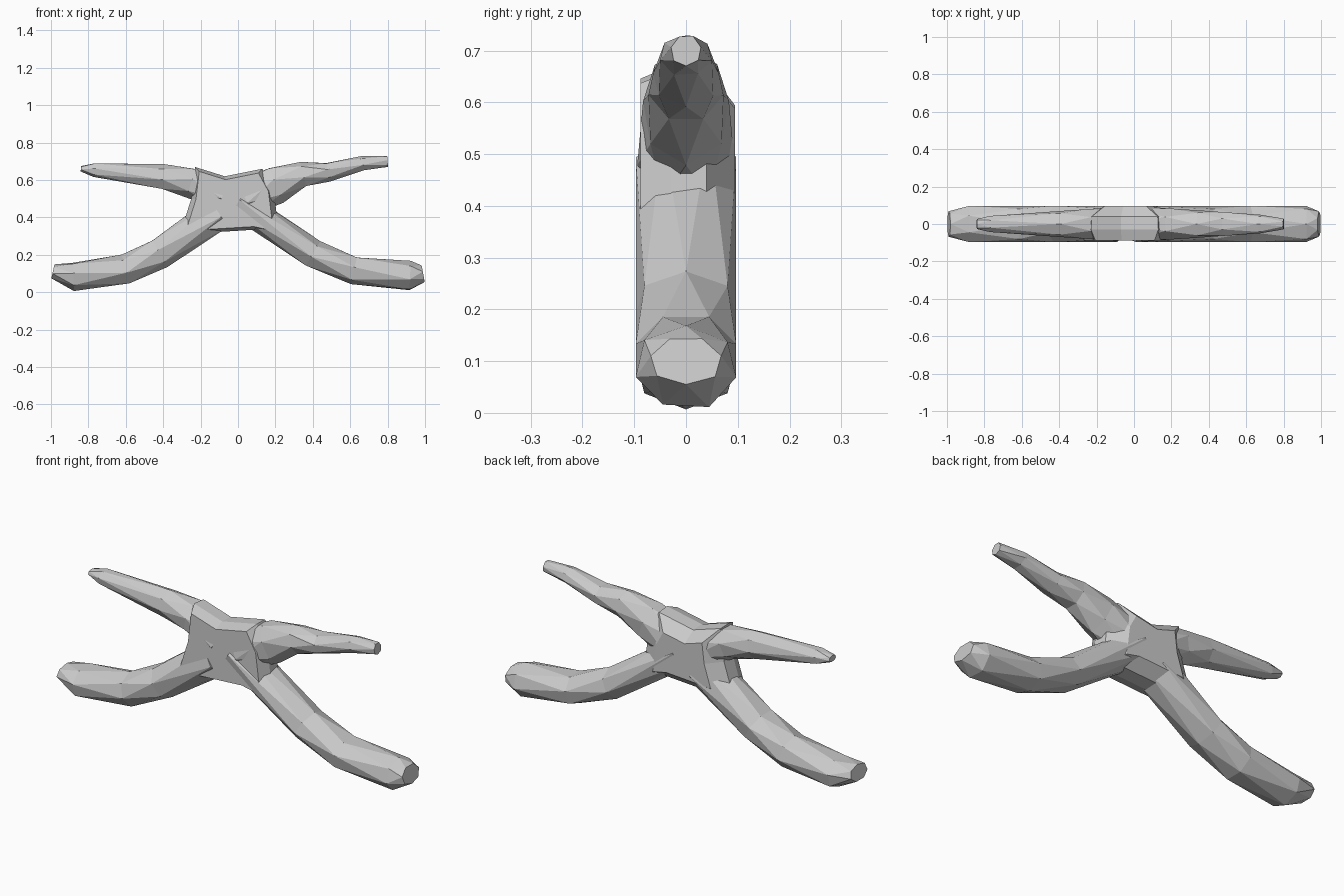
import bpy, bmesh, math, random
from mathutils import Vector

if "Cube" in bpy.data.objects:
    bpy.data.objects.remove(bpy.data.objects["Cube"])

random.seed(4)
SIDES = 7


def make_object(name, bm):
    bmesh.ops.recalc_face_normals(bm, faces=bm.faces)
    mesh = bpy.data.meshes.new(name)
    bm.to_mesh(mesh)
    bm.free()
    obj = bpy.data.objects.new(name, mesh)
    bpy.context.collection.objects.link(obj)
    return obj


def limb(name, path, depth):
    """Faceted tube along (x, z, radius) points, its cross-section twisting by half a side."""
    bm = bmesh.new()
    pts = [Vector((x, 0, z)) for x, z, r in path]
    rings = []
    for k, (x, z, r) in enumerate(path):
        along = (pts[min(k + 1, len(pts) - 1)] - pts[max(k - 1, 0)]).normalized()
        up = along.cross(Vector((0, 1, 0)))
        half = depth(abs(x)) * (0.7 if k == 0 else 1)
        ring = []
        for i in range(SIDES):
            a = 2 * math.pi * (i + 0.5 * k) / SIDES
            jitter = random.uniform(0.98, 1.1)
            co = pts[k] + up * r * jitter * math.cos(a)
            co.y = max(-half, min(half, 1.06 * half * math.sin(a)))
            ring.append(bm.verts.new(co))
        rings.append(ring)
    for a, b in zip(rings, rings[1:]):
        for i in range(SIDES):
            n = (i + 1) % SIDES
            bm.faces.new((a[i], a[n], b[i]))
            bm.faces.new((a[n], b[n], b[i]))
    bm.faces.new(rings[0])
    bm.faces.new(rings[-1])
    return make_object(name, bm)


# Central body: front outline layered through the depth, flat at the front
outline = [(-0.31, 0.31), (0.10, 0.335), (0.22, 0.31), (0.19, 0.55), (0.13, 0.66),
           (-0.07, 0.62), (-0.23, 0.67), (-0.25, 0.50)]
bm = bmesh.new()
layers = []
for y, s in ((-0.088, 0.88), (-0.03, 1), (0.04, 0.98), (0.095, 0.62)):
    layers.append([bm.verts.new((x * s - 0.04 * (1 - s), y, z * s + 0.47 * (1 - s)))
                   for x, z in outline])
for a, b in zip(layers, layers[1:]):
    for i in range(len(outline)):
        n = (i + 1) % len(outline)
        bm.faces.new((a[i], a[n], b[n], b[i]))
bm.faces.new(layers[0])
bm.faces.new(layers[-1])
bmesh.ops.triangulate(bm, faces=bm.faces)
body = make_object("body", bm)


# Thick lower limbs keep their depth, upper limbs taper to the tips
def thick(x):
    return 0.097


def taper(x):
    return 0.097 - 0.07 * x


limbs = [
    limb("lower_left_limb", [(-0.99, 0.11, 0.04), (-0.88, 0.085, 0.075), (-0.6, 0.123, 0.08),
                             (-0.42, 0.21, 0.08), (-0.1, 0.42, 0.09)], thick),
    limb("lower_right_limb", [(0.99, 0.1, 0.045), (0.92, 0.087, 0.08), (0.62, 0.117, 0.075),
                              (0.4, 0.205, 0.075), (0.0, 0.48, 0.075)], thick),
    limb("upper_left_limb", [(-0.84, 0.66, 0.015), (-0.77, 0.653, 0.037), (-0.4, 0.617, 0.066),
                             (-0.25, 0.59, 0.08), (-0.08, 0.52, 0.09)], taper),
    limb("upper_right_limb", [(0.8, 0.7, 0.03), (0.67, 0.69, 0.038), (0.48, 0.645, 0.05),
                              (0.35, 0.63, 0.07), (0.2, 0.58, 0.1), (0.04, 0.5, 0.1)], taper),
]

# Merge everything into one continuous skin
for part in limbs:
    mod = body.modifiers.new(part.name, 'BOOLEAN')
    mod.operation = 'UNION'
    mod.solver = 'EXACT'
    mod.object = part
merged = bpy.data.meshes.new_from_object(
    body.evaluated_get(bpy.context.evaluated_depsgraph_get()))
body.modifiers.clear()
body.data = merged
for part in limbs:
    bpy.data.objects.remove(part, do_unlink=True)
for poly in body.data.polygons:
    poly.use_smooth = False
